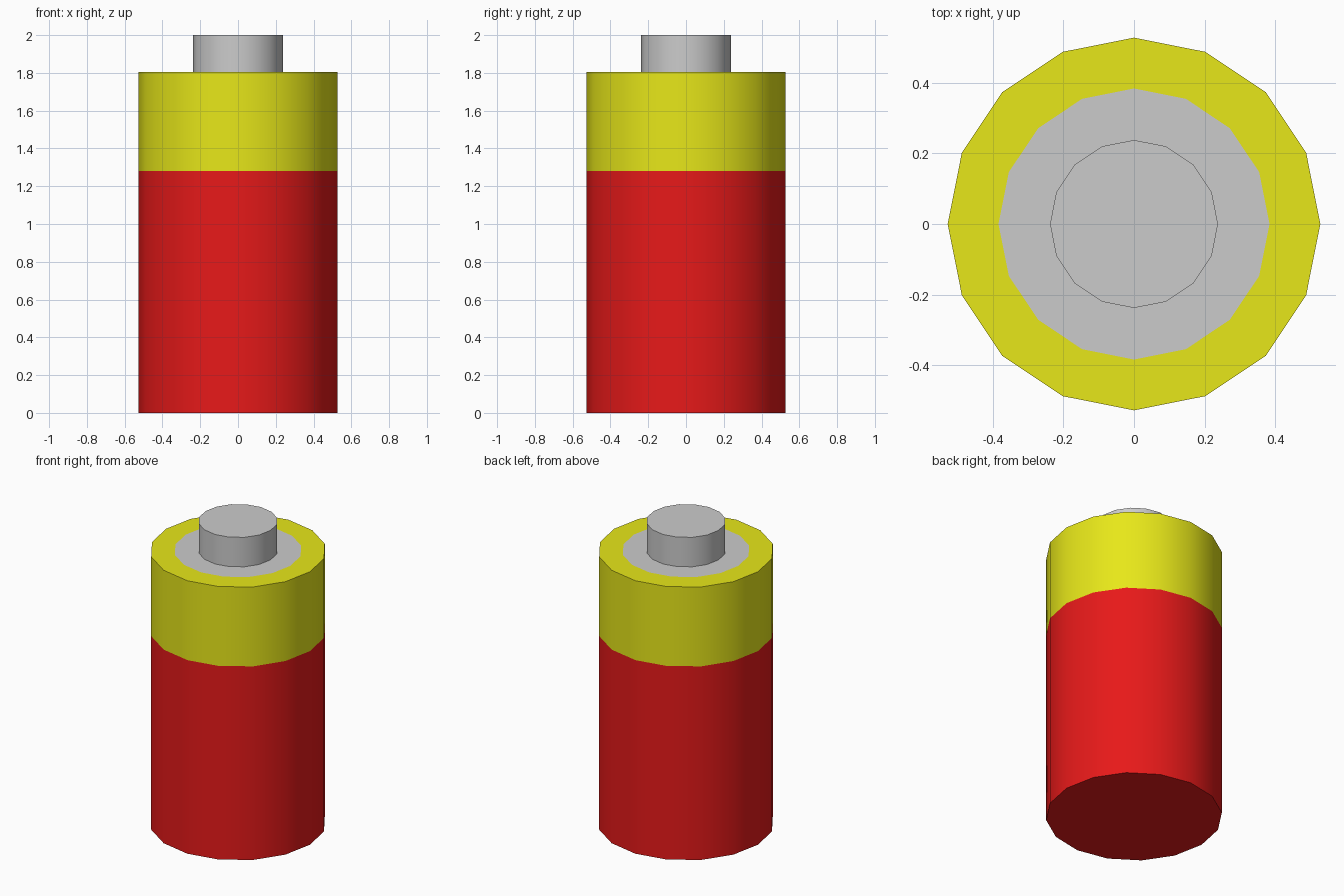
import bpy, math

if "Cube" in bpy.data.objects:
    bpy.data.objects.remove(bpy.data.objects["Cube"])

SIDES = 16


def lathe(name, profile, color=None, cap_bottom=False, cap_top=False):
    """Revolve (radius, z) points, listed from bottom/outside to top/inside."""
    verts = [(r * math.cos(2 * math.pi * i / SIDES), r * math.sin(2 * math.pi * i / SIDES), z)
             for r, z in profile for i in range(SIDES)]
    faces = []
    for k in range(len(profile) - 1):
        a, b = k * SIDES, (k + 1) * SIDES
        for i in range(SIDES):
            j = (i + 1) % SIDES
            faces.append((a + i, a + j, b + j, b + i))
    if cap_bottom:
        faces.append(tuple(reversed(range(SIDES))))
    if cap_top:
        faces.append(tuple(range(len(verts) - SIDES, len(verts))))
    mesh = bpy.data.meshes.new(name)
    mesh.from_pydata(verts, [], faces)
    obj = bpy.data.objects.new(name, mesh)
    bpy.context.collection.objects.link(obj)
    if color:
        mat = bpy.data.materials.new(name + "_paint")
        mat.diffuse_color = color
        mat.use_nodes = True
        mat.node_tree.nodes["Principled BSDF"].inputs["Base Color"].default_value = mat.diffuse_color
        mesh.materials.append(mat)
    bpy.ops.object.select_all(action='DESELECT')
    obj.select_set(True)
    bpy.context.view_layer.objects.active = obj
    bpy.ops.object.shade_smooth_by_angle(angle=math.radians(30))
    return obj


R = 0.528       # casing radius
SEAM = 1.28     # red / yellow border
TOP = 1.805     # casing top
PLATE = 0.384   # grey plate radius
KNOB = 0.238    # terminal radius

# Red lower casing with closed base
lathe("lower_casing", [(R, 0), (R, SEAM)], (0.8, 0.01, 0.01, 1), cap_bottom=True)
# Yellow upper casing with its flat rim
lathe("upper_casing", [(R, SEAM), (R, TOP), (PLATE, TOP)], (0.8, 0.8, 0.01, 1))
# Grey contact plate and raised terminal
lathe("terminal", [(PLATE, TOP), (KNOB, TOP), (KNOB, 2.0)], cap_top=True)
